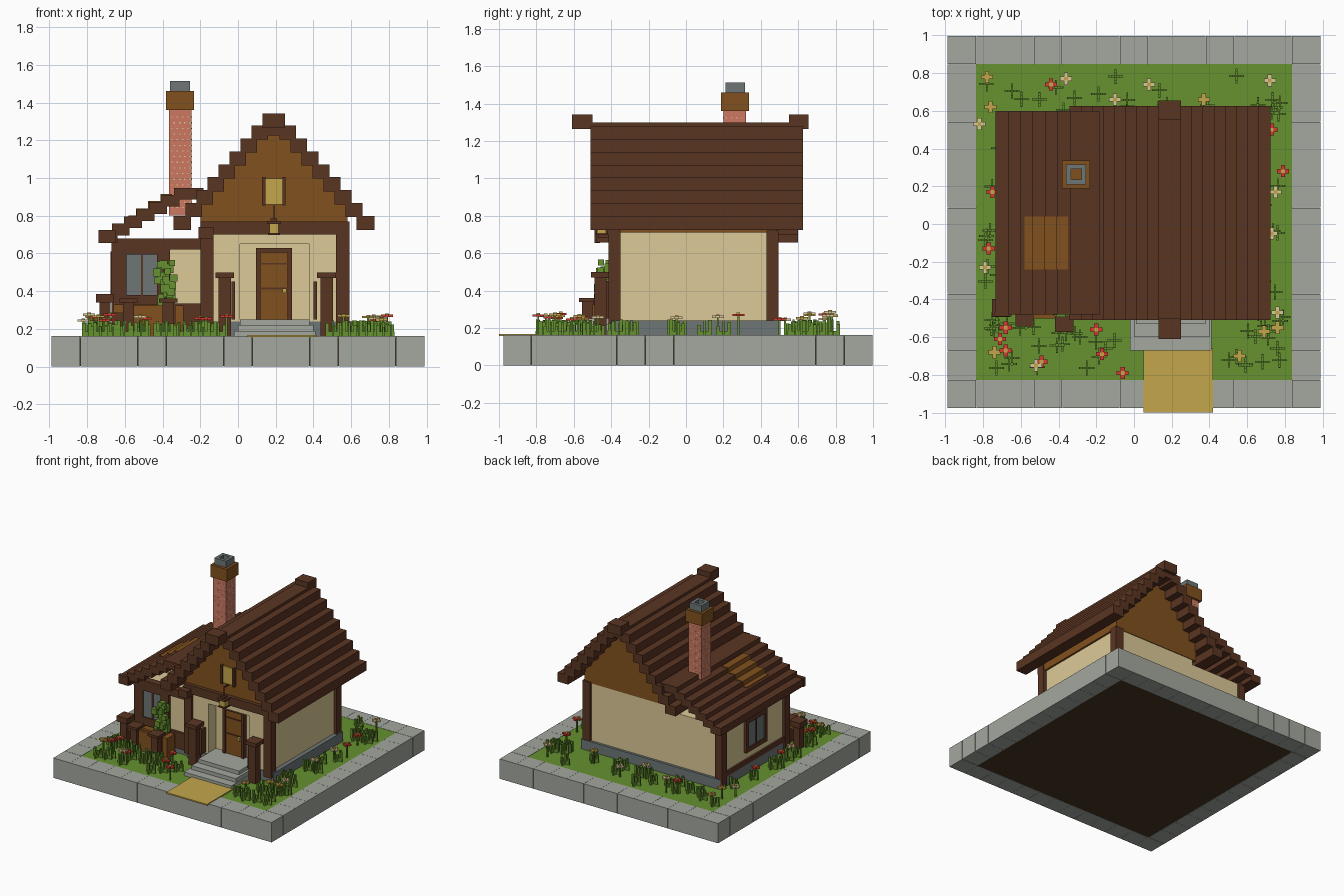
import bpy, bmesh, math, random
from mathutils import Matrix

random.seed(4)


def mat(name, hexcol):
    lin = []
    for i in (0, 2, 4):
        c = int(hexcol[i:i + 2], 16) / 255
        lin.append(c / 12.92 if c < 0.04045 else ((c + 0.055) / 1.055) ** 2.4)
    m = bpy.data.materials.new(name)
    m.diffuse_color = (*lin, 1)
    return m


DARK = mat("dark timber", "5A3522")
WOOD = mat("warm timber", "82511E")
WALL = mat("cream plaster", "DDCA97")
STONE = mat("pale stone", "A4A89F")
SLATE = mat("slate grey", "6E7676")
BRICK = mat("brick", "CC7861")
GREEN = mat("grass green", "66922F")
RED = mat("petal red", "D63A30")
OCHRE = mat("ochre", "C4A74B")
SOIL = mat("soil", "483623")


def finish(name, bm, material):
    me = bpy.data.meshes.new(name)
    bm.to_mesh(me)
    bm.free()
    me.materials.append(material)
    ob = bpy.data.objects.new(name, me)
    bpy.context.collection.objects.link(ob)
    return ob


def add_box(bm, b, rot=None):
    x0, x1, y0, y1, z0, z1 = b
    m = Matrix.Translation(((x0 + x1) / 2, (y0 + y1) / 2, (z0 + z1) / 2))
    if rot is not None:
        m = m @ rot
    bmesh.ops.create_cube(bm, size=1, matrix=m @ Matrix.Diagonal((x1 - x0, y1 - y0, z1 - z0, 1)))


def boxes(name, material, *items):
    """One object from boxes given as x0, x1, y0, y1, z0, z1."""
    bm = bmesh.new()
    for b in items:
        add_box(bm, b)
    return finish(name, bm, material)


def prism(name, material, pts, y0, y1):
    """An xz outline extruded along y."""
    bm = bmesh.new()
    f = bm.faces.new([bm.verts.new((x, y0, z)) for x, z in pts])
    r = bmesh.ops.extrude_face_region(bm, geom=[f])
    bmesh.ops.translate(bm, vec=(0, y1 - y0, 0), verts=[v for v in r["geom"] if isinstance(v, bmesh.types.BMVert)])
    bmesh.ops.recalc_face_normals(bm, faces=bm.faces)
    return finish(name, bm, material)


# Ground: soil block, lawn and a ring of border stones
boxes("soil", SOIL, (-0.838, 0.838, -0.828, 0.848, 0.002, 0.15))
boxes("lawn", GREEN, (-0.838, 0.838, -0.828, 0.848, 0.15, 0.16))
P, G = 0.152, 0.0006
ring = []
for i in range(13):
    a = -0.988 + i * P
    for y in (-0.976, 0.848):
        ring.append((a + G, a + P - G, y, y + 0.148, 0, 0.162))
    if 0 < i < 12:
        for x in (-0.988, 0.838):
            ring.append((x, x + 0.15, a + 0.01 + G, a + 0.01 + P - G, 0, 0.162))
boxes("border_stones", STONE, *ring)
boxes("path", OCHRE, (0.05, 0.42, -1.0, -0.66, 0.157, 0.168))

# Foundation and entrance steps
boxes("foundation", SLATE, (-0.18, 0.6, -0.4, 0.5, 0.155, 0.24), (-0.66, -0.17, -0.37, 0.5, 0.155, 0.24))
boxes("steps", STONE, (-0.02, 0.41, -0.67, -0.4, 0.155, 0.19),
      (0.0, 0.4, -0.6, -0.4, 0.19, 0.22), (0.01, 0.38, -0.53, -0.29, 0.22, 0.25))

# Plaster walls, with the entrance set back in an alcove
boxes("main_walls", WALL, (-0.17, 0.565, -0.3, 0.48, 0.24, 0.73), (-0.17, 0.01, -0.395, -0.3, 0.24, 0.73),
      (0.38, 0.565, -0.395, -0.3, 0.24, 0.73), (0.01, 0.38, -0.395, -0.3, 0.65, 0.73))
boxes("wing_walls", WALL, (-0.65, -0.17, -0.36, 0.48, 0.24, 0.67))
prism("gable_walls", WOOD, [(-0.2, 0.71), (0.58, 0.71), (0.58, 0.87), (0.247, 1.26), (0.133, 1.26), (-0.2, 0.87)], -0.39, 0.485)

# Timber frame
posts = []
for x in (-0.2, 0.52):
    posts.append((x, x + 0.07, -0.415, -0.35, 0.2, 0.72))
posts += [(0.52, 0.59, 0.43, 0.495, 0.2, 0.72), (-0.67, -0.61, -0.385, -0.32, 0.17, 0.66),
          (-0.67, -0.61, 0.43, 0.495, 0.17, 0.66)]
boxes("corner_posts", DARK, *posts)
boxes("beams", DARK, (-0.2, 0.59, -0.42, -0.36, 0.70, 0.77), (-0.67, -0.18, -0.39, -0.33, 0.62, 0.68),
      (-0.67, -0.61, -0.38, 0.49, 0.62, 0.68), (-0.665, -0.61, -0.38, 0.49, 0.24, 0.28),
      (-0.66, -0.18, -0.38, -0.33, 0.2, 0.335))

# Main roof: mirrored courses of boards stepping down from the ridge
planks = [(0.13, 0.25, -0.51, 0.625, 1.225, 1.3)]
for i in range(8):
    a, top = 0.03 + 0.0585 * i, 1.278 - 0.0685 * i
    b = a + 0.0885 + (0.005 if i == 7 else 0)
    for s in (1, -1):
        xs = sorted((0.19 + s * a, 0.19 + s * b))
        planks.append((*xs, -0.51, 0.625, top - 0.075, top))
boxes("main_roof", DARK, *planks)
boxes("ridge_ends", DARK, (0.13, 0.25, -0.61, -0.5, 1.265, 1.342), (0.13, 0.25, 0.55, 0.655, 1.265, 1.342))

# Shallow wing roof with a lighter repaired patch
wing, patch = [], []
for k in range(7):
    x, top = -0.735 + 0.066 * k, 0.72 + 0.038 * k
    wing.append((x, x + (0.155 if k == 6 else 0.095), -0.48, 0.6, top - 0.062, top))
    if 2 <= k <= 5:
        patch.append((max(x - 0.005, -0.58), min(x + 0.066, -0.35), -0.24, 0.04, top - 0.045, top + 0.005))
boxes("wing_roof", DARK, *wing)
boxes("roof_patch", WOOD, *patch)
boxes("rafter_ends", DARK, (-0.74, -0.65, -0.49, -0.46, 0.655, 0.725), (-0.21, -0.13, -0.47, -0.38, 0.68, 0.74))

# Chimney with mortar flecks, collar and hollow pot
boxes("chimney", BRICK, (-0.365, -0.247, 0.2, 0.32, 0.8, 1.36))
flecks = []
for r in range(17):
    z = 0.84 + r * 0.03
    for c in range(4):
        o = 0.012 + c * 0.028 + (r % 2) * 0.012
        x, y = -0.365 + o, 0.2 + o
        flecks += [(x, x + 0.007, 0.198, 0.322, z, z + 0.006), (-0.367, -0.245, y, y + 0.007, z, z + 0.006)]
boxes("mortar_flecks", WALL, *flecks)
boxes("chimney_collar", WOOD, (-0.381, -0.233, 0.188, 0.337, 1.36, 1.46))
boxes("chimney_pot", SLATE, (-0.36, -0.335, 0.21, 0.316, 1.455, 1.513), (-0.279, -0.254, 0.21, 0.316, 1.455, 1.513),
      (-0.335, -0.279, 0.21, 0.235, 1.455, 1.513), (-0.335, -0.279, 0.291, 0.316, 1.455, 1.513))

# Door with frame and handle
boxes("door", WOOD, (0.11, 0.27, -0.325, -0.295, 0.25, 0.61))
boxes("door_frame", DARK, (0.095, 0.118, -0.335, -0.295, 0.25, 0.63), (0.262, 0.285, -0.335, -0.295, 0.25, 0.63),
      (0.095, 0.285, -0.335, -0.295, 0.605, 0.63), (0.118, 0.262, -0.33, -0.32, 0.41, 0.42),
      (0.118, 0.262, -0.33, -0.32, 0.54, 0.55))
boxes("door_handle", OCHRE, (0.235, 0.258, -0.35, -0.32, 0.39, 0.415))

# Gable window between two shutters
boxes("gable_window_glass", OCHRE, (0.14, 0.24, -0.4, -0.385, 0.86, 0.998))
boxes("gable_shutters", DARK, (0.127, 0.145, -0.415, -0.385, 0.855, 1.005), (0.235, 0.253, -0.415, -0.385, 0.855, 1.005))

# Hanging lantern
boxes("lantern_frame", DARK, (0.187, 0.193, -0.455, -0.449, 0.78, 0.86), (0.187, 0.193, -0.455, -0.39, 0.85, 0.86),
      (0.155, 0.225, -0.487, -0.417, 0.755, 0.772), (0.172, 0.208, -0.47, -0.434, 0.77, 0.785),
      (0.158, 0.222, -0.484, -0.42, 0.697, 0.707))
boxes("lantern_light", OCHRE, (0.166, 0.214, -0.476, -0.428, 0.705, 0.757))

# Wing windows: front, then left side
boxes("front_window_glass", SLATE, (-0.595, -0.425, -0.375, -0.355, 0.37, 0.6))
boxes("front_window_frame", DARK, (-0.62, -0.59, -0.385, -0.355, 0.335, 0.625), (-0.43, -0.36, -0.385, -0.355, 0.335, 0.625),
      (-0.515, -0.503, -0.382, -0.355, 0.37, 0.6), (-0.6, -0.42, -0.385, -0.355, 0.595, 0.625),
      (-0.6, -0.42, -0.385, -0.355, 0.335, 0.38))
boxes("side_window_glass", SLATE, (-0.665, -0.645, -0.06, 0.15, 0.37, 0.58))
boxes("side_window_frame", DARK, (-0.675, -0.645, -0.09, -0.06, 0.34, 0.61), (-0.675, -0.645, 0.15, 0.18, 0.34, 0.61),
      (-0.672, -0.645, 0.04, 0.052, 0.37, 0.58), (-0.675, -0.645, -0.09, 0.18, 0.34, 0.375),
      (-0.675, -0.645, -0.09, 0.18, 0.575, 0.61))

# Capped porch posts with thin braces beside them
porch = []
for x in (-0.07, 0.47):
    porch += [(x - 0.033, x + 0.033, -0.49, -0.425, 0.16, 0.475), (x - 0.05, x + 0.05, -0.508, -0.408, 0.47, 0.5)]
porch += [(-0.035, -0.015, -0.45, -0.39, 0.25, 0.45), (0.4, 0.42, -0.45, -0.39, 0.25, 0.45)]
boxes("porch_posts", DARK, *porch)

# Garden fence and planter in front of the wing
fence = []
for x, y in ((-0.705, -0.445), (-0.58, -0.495), (-0.37, -0.525)):
    fence += [(x - 0.03, x + 0.03, y - 0.03, y + 0.03, 0.16, 0.345),
              (x - 0.048, x + 0.048, y - 0.048, y + 0.048, 0.34, 0.385 if x < -0.6 else 0.36)]
boxes("fence_posts", DARK, *fence)
boxes("planter", WOOD, (-0.55, -0.4, -0.5, -0.4, 0.16, 0.325), (-0.335, -0.29, -0.5, -0.4, 0.16, 0.325),
      (-0.66, -0.39, -0.48, -0.455, 0.285, 0.33))

# Climbing vine made of leafy cubes
bm = bmesh.new()
for i in range(30):
    t = i / 29
    x, z = -0.385 + random.uniform(-0.055, 0.055) * (0.6 + 0.4 * t), 0.34 + 0.21 * t
    y, s = -0.44 + random.uniform(-0.035, 0.035), random.uniform(0.014, 0.024)
    add_box(bm, (x - s, x + s, y - s, y + s, z - s, z + s))
finish("vine", bm, GREEN)

# Grass tufts: crossed low leaves with blades, scattered round the lawn
bm = bmesh.new()
strips = [(-0.79, -0.5, -0.78, -0.5, 14), (-0.42, -0.07, -0.78, -0.55, 11), (0.5, 0.79, -0.78, -0.46, 16),
          (0.63, 0.79, -0.4, 0.78, 18), (-0.79, -0.71, -0.5, 0.78, 9), (-0.65, 0.65, 0.6, 0.8, 16)]
for x0, x1, y0, y1, n in strips:
    for _ in range(n):
        x, y = random.uniform(x0, x1), random.uniform(y0, y1)
        add_box(bm, (x - 0.04, x + 0.04, y - 0.005, y + 0.005, 0.158, 0.185))
        add_box(bm, (x - 0.005, x + 0.005, y - 0.04, y + 0.04, 0.158, 0.185))
        for dx, dy in ((0, 0), (0.03, 0), (-0.03, 0), (0, 0.03), (0, -0.03)):
            h = random.uniform(0.05, 0.085)
            w, d = (0.005, 0.009) if dy else (0.009, 0.005)
            add_box(bm, (x + dx - w, x + dx + w, y + dy - d, y + dy + d, 0.158, 0.16 + h))
finish("grass_tufts", bm, GREEN)

# Flowers: stem, crossed petals and a small centre
red = [(-.44, .74), (-.75, .17), (-.77, -.13), (-.68, -.55), (-.71, -.61), (-.68, -.67), (-.49, -.73), (-.2, -.56),
       (-.17, -.69), (-.06, -.79), (.73, .5), (.79, .28)]
pale = [(-.82, .53), (-.36, .77), (.08, .74), (-.1, .66), (.72, .76), (.75, .17),
        (.73, -.05), (.76, -.47), (-.79, -.23), (-.52, -.75)]
gold = [(-.78, .78), (-.76, .62), (.37, .66), (.76, -.55), (.69, -.57), (.56, -.7), (-.74, -.68)]
stems, hearts = [], []
for name, material, spots in (("red_petals", RED, red), ("pale_petals", WALL, pale), ("gold_petals", OCHRE, gold)):
    petals = []
    for x, y in spots:
        z = random.uniform(0.235, 0.28)
        petals += [(x - 0.032, x + 0.032, y - 0.011, y + 0.011, z, z + 0.012),
                   (x - 0.011, x + 0.011, y - 0.032, y + 0.032, z, z + 0.012)]
        stems.append((x - 0.005, x + 0.005, y - 0.005, y + 0.005, 0.155, z))
        hearts.append((x - 0.01, x + 0.01, y - 0.01, y + 0.01, z + 0.005, z + 0.018))
    boxes(name, material, *petals)
boxes("flower_stems", GREEN, *stems)
boxes("flower_centres", OCHRE, *hearts)
